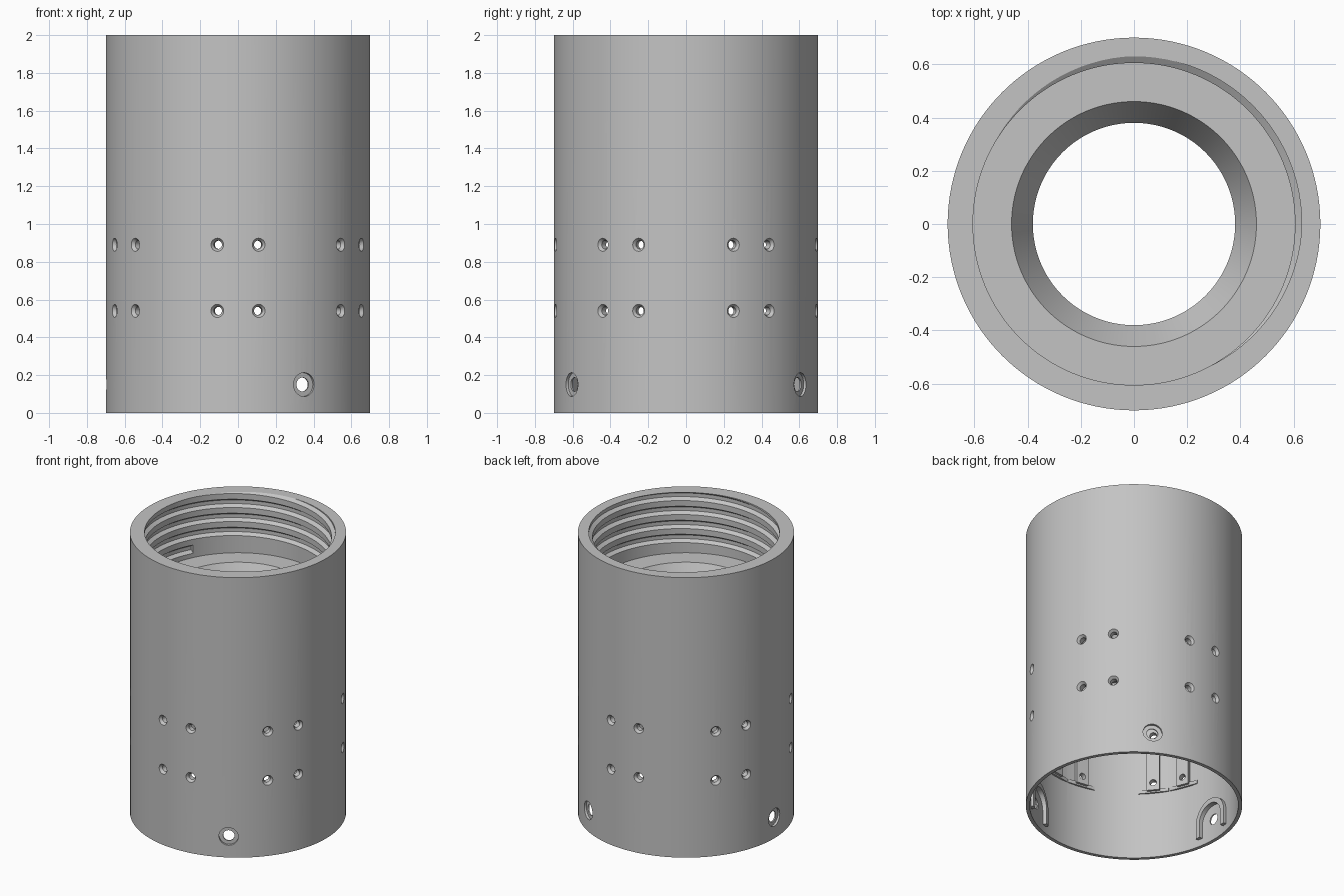
import bpy, bmesh
from math import cos, sin, pi, radians
from mathutils import Matrix, Vector

if "Cube" in bpy.data.objects:
    bpy.data.objects.remove(bpy.data.objects["Cube"])

grey = bpy.data.materials.new("mid grey")
grey.use_nodes = True
grey.diffuse_color = (0.55, 0.55, 0.55, 1)
grey.node_tree.nodes["Principled BSDF"].inputs["Base Color"].default_value = (0.55, 0.55, 0.55, 1)


def make_object(name, bm):
    bmesh.ops.recalc_face_normals(bm, faces=bm.faces)
    mesh = bpy.data.meshes.new(name)
    bm.to_mesh(mesh)
    bm.free()
    mesh.materials.append(grey)
    ob = bpy.data.objects.new(name, mesh)
    bpy.context.collection.objects.link(ob)
    return ob


def bridge(bm, rings, closed):
    """Skin a row of equal rings of points; cap the ends when open."""
    loops = [[bm.verts.new(p) for p in ring] for ring in rings]
    n = len(loops[0])
    for a, b in zip(loops, loops[1:] + loops[:1] if closed else loops[1:]):
        for i in range(n):
            j = (i + 1) % n
            bm.faces.new((a[i], a[j], b[j], b[i]))
    if not closed:
        bm.faces.new(loops[0])
        bm.faces.new(loops[-1])


def facing(angle, z):
    """Frame with local x pointing out of the wall; angle is measured from the front."""
    return Matrix.Translation((0, 0, z)) @ Matrix.Rotation(radians(angle - 90), 4, 'Z')


def add_prism(bm, outline, r0, r1, frame):
    """Extrude a (sideways, up) outline radially."""
    bridge(bm, [[frame @ Vector((r, u, v)) for u, v in outline] for r in (r0, r1)], False)


def add_bore(bm, steps, frame, segs=24):
    """Stepped round hole given as (distance out, radius)."""
    bridge(bm, [[frame @ Vector((d, r * cos(2 * pi * i / segs), r * sin(2 * pi * i / segs)))
                 for i in range(segs)] for d, r in steps], False)


def box(half, low, high):
    return [(-half, low), (half, low), (half, high), (-half, high)]


# Tube: thin lower skirt, inner collar with a funnel, threaded neck
profile = [(0.7, 0), (0.7, 2), (0.605, 2), (0.605, 1.57), (0.46, 1.57),
           (0.38, 1.42), (0.38, 1.3), (0.675, 1.3), (0.675, 0)]
SEGS = 128
bm = bmesh.new()
bridge(bm, [[(r * cos(2 * pi * i / SEGS), r * sin(2 * pi * i / SEGS), z) for r, z in profile]
            for i in range(SEGS)], True)
body = make_object("threaded_tube", bm)

screw_angles = [60 * k + s for k in range(6) for s in (-9, 9)]
port_angles = (30, 150, 270)

# Ribs behind the screw holes and horseshoe ridges around the ports
arch = [radians(a) for a in range(0, 181, 12)]
horseshoe = ([(0.14, -0.1)] + [(0.14 * cos(a), 0.14 * sin(a)) for a in arch] + [(-0.14, -0.1), (-0.105, -0.1)]
             + [(0.105 * cos(a), 0.105 * sin(a)) for a in reversed(arch)] + [(0.105, -0.1)])
bm = bmesh.new()
for angle in screw_angles:
    add_prism(bm, box(0.042, 0.485, 1.0), 0.645, 0.688, facing(angle, 0))
for angle in port_angles:
    add_prism(bm, horseshoe, 0.64, 0.682, facing(angle, 0.15))
ribs = make_object("inner_ribs", bm)

# Flat feet under the ribs
bm = bmesh.new()
for angle in screw_angles:
    add_prism(bm, box(0.1, 0.475, 0.5), 0.662, 0.684, facing(angle, 0))
feet = make_object("rib_feet", bm)

# Countersunk screw holes and counterbored ports
bm = bmesh.new()
for angle in screw_angles:
    for z in (0.54, 0.89):
        add_bore(bm, [(0.55, 0.022), (0.682, 0.022), (0.7, 0.035), (0.75, 0.035)], facing(angle, z))
for angle in port_angles:
    add_bore(bm, [(0.55, 0.037), (0.683, 0.037), (0.6831, 0.063), (0.75, 0.063)], facing(angle, 0.15), 32)
holes = make_object("hole_cutter", bm)

# Helical groove running out through the top rim
PITCH, STEPS = 0.1, 96
groove = [(0.59, -0.04), (0.63, -0.013), (0.63, 0.013), (0.59, 0.04)]
rings = []
for i in range(int(-3.7 * STEPS), int(0.7 * STEPS)):
    t = i / STEPS
    a = 2 * pi * t + pi / 4
    rings.append([(r * cos(a), r * sin(a), 2 + PITCH * t + dz) for r, dz in groove])
bm = bmesh.new()
bridge(bm, rings, False)
thread = make_object("thread_cutter", bm)

# Combine everything into one shell
for helper, operation in ((ribs, 'UNION'), (feet, 'UNION'), (holes, 'DIFFERENCE'), (thread, 'DIFFERENCE')):
    helper.hide_render = True
    mod = body.modifiers.new(helper.name, 'BOOLEAN')
    mod.operation, mod.solver, mod.object = operation, 'EXACT', helper
bpy.context.view_layer.update()
combined = bpy.data.meshes.new_from_object(body.evaluated_get(bpy.context.evaluated_depsgraph_get()))
body.modifiers.clear()
body.data = combined
for helper in (ribs, feet, holes, thread):
    bpy.data.objects.remove(helper)

bpy.ops.object.select_all(action='DESELECT')
body.select_set(True)
bpy.context.view_layer.objects.active = body
bpy.ops.object.shade_smooth_by_angle(angle=radians(25))
